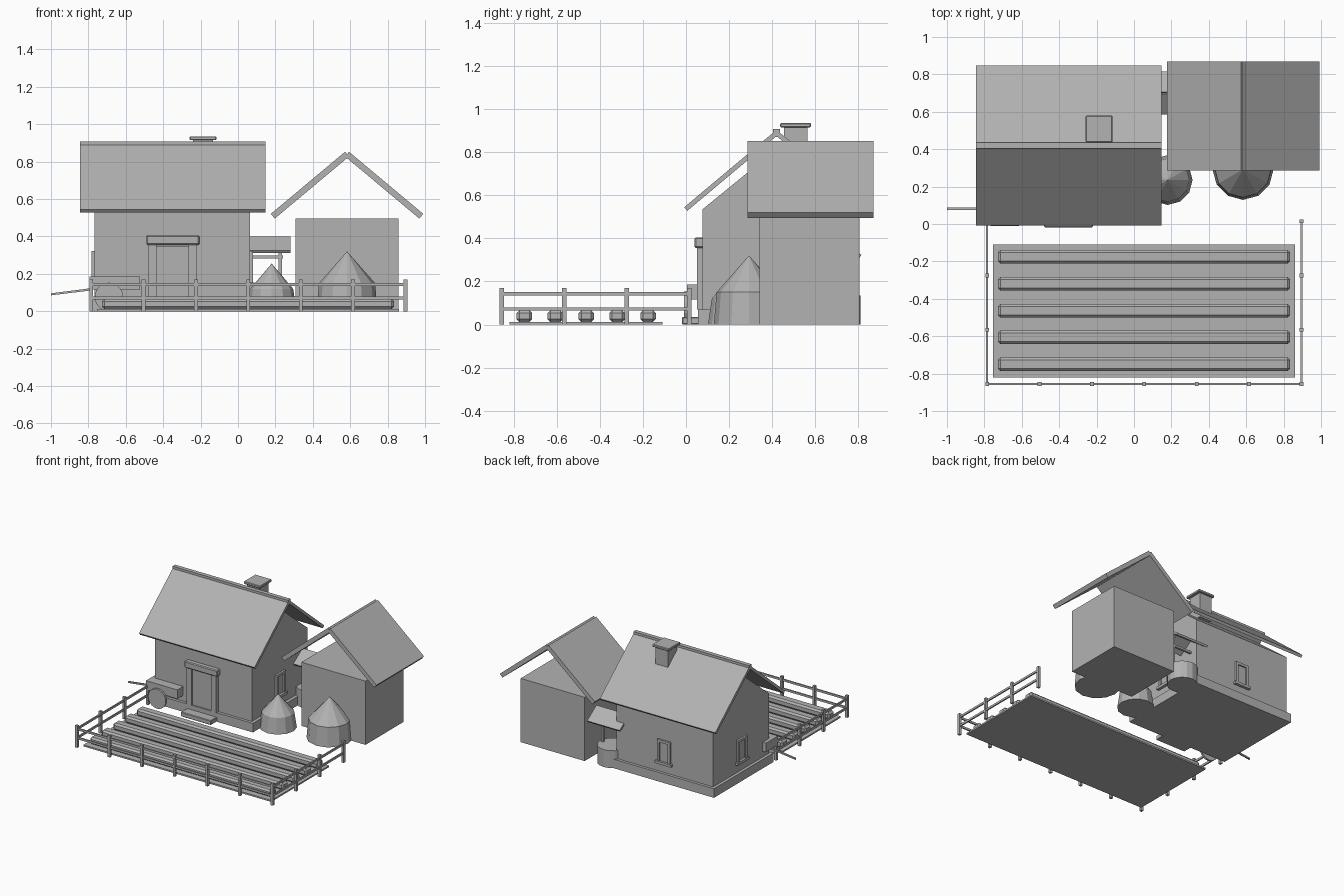
import bpy, bmesh, math
from mathutils import Vector

if "Cube" in bpy.data.objects:
    bpy.data.objects.remove(bpy.data.objects["Cube"])

grey = bpy.data.materials.new("stone_grey")
grey.diffuse_color = (0.45, 0.45, 0.45, 1)
grey.use_nodes = True
grey.node_tree.nodes["Principled BSDF"].inputs["Base Color"].default_value = grey.diffuse_color


def finish(name, bm, bevel=0):
    bmesh.ops.recalc_face_normals(bm, faces=bm.faces)
    me = bpy.data.meshes.new(name)
    bm.to_mesh(me)
    bm.free()
    me.materials.append(grey)
    ob = bpy.data.objects.new(name, me)
    bpy.context.collection.objects.link(ob)
    if bevel:
        m = ob.modifiers.new("bevel", 'BEVEL')
        m.width = bevel
        m.segments = 1
    return ob


def box(name, x0, x1, y0, y1, z0, z1, bevel=0):
    bm = bmesh.new()
    bmesh.ops.create_cube(bm, size=1)
    for v in bm.verts:
        v.co = ((x0 + x1) / 2 + v.co.x * (x1 - x0), (y0 + y1) / 2 + v.co.y * (y1 - y0),
                (z0 + z1) / 2 + v.co.z * (z1 - z0))
    return finish(name, bm, bevel)


def prism(name, pts, a, b, axis):
    """Extrude a profile: axis x uses (y, z) points, axis y uses (x, z) points."""
    bm = bmesh.new()
    at = lambda p, t: (t, p[0], p[1]) if axis == 'x' else (p[0], t, p[1])
    lo = [bm.verts.new(at(p, a)) for p in pts]
    hi = [bm.verts.new(at(p, b)) for p in pts]
    bm.faces.new(lo)
    bm.faces.new(hi)
    n = len(pts)
    for i in range(n):
        bm.faces.new((lo[i], lo[(i + 1) % n], hi[(i + 1) % n], hi[i]))
    return finish(name, bm)


def gable_roof(name, centre, half, z_eave, z_ridge, thick, a, b, axis):
    """Two tilted slabs meeting at a ridge; heights are slab centre lines."""
    for side, s in (("a", -1), ("b", 1)):
        e, r = Vector((centre + s * half, z_eave)), Vector((centre, z_ridge))
        d = (r - e).normalized()
        n = Vector((-d.y, d.x)) * thick / 2
        prism(f"{name}_{side}", [e + n, r + n, r - n, e - n], a, b, axis)


def lathe(name, x, y, rings, sides):
    """Stack of (radius, height) rings; radius 0 closes to a point."""
    bm = bmesh.new()
    prev = None
    for r, z in rings:
        if r == 0:
            tip = bm.verts.new((x, y, z))
            for i in range(sides):
                bm.faces.new((prev[i], prev[(i + 1) % sides], tip))
            prev = None
            break
        ring = [bm.verts.new((x + r * math.cos(i * math.tau / sides),
                              y + r * math.sin(i * math.tau / sides), z)) for i in range(sides)]
        if prev is None:
            bm.faces.new(ring)
        else:
            for i in range(sides):
                j = (i + 1) % sides
                bm.faces.new((prev[i], prev[j], ring[j], ring[i]))
        prev = ring
    if prev:
        bm.faces.new(prev)
    return finish(name, bm)


# House: foundation, gabled walls, roof, ridge cap
box("house_foundation", -0.79, 0.09, 0.055, 0.785, 0, 0.07)
prism("house_walls", [(0.077, 0.03), (0.763, 0.03), (0.763, 0.535), (0.42, 0.815), (0.077, 0.535)],
      -0.767, 0.065, 'x')
gable_roof("house_roof", 0.42, 0.421, 0.536, 0.889, 0.022, -0.845, 0.147, 'x')
box("house_ridge_cap", -0.845, 0.147, 0.404, 0.436, 0.87, 0.908)

# Chimney
box("chimney_shaft", -0.24, -0.135, 0.455, 0.565, 0.72, 0.918)
box("chimney_cap", -0.258, -0.115, 0.437, 0.58, 0.915, 0.935, 0.004)

# Door, surround and step
box("door", -0.435, -0.265, 0.065, 0.09, 0.07, 0.35)
for x in (-0.478, -0.265):
    box("door_post", x, x + 0.043, 0.05, 0.09, 0.07, 0.36)
box("door_lintel", -0.49, -0.207, 0.04, 0.09, 0.355, 0.405, 0.006)
box("door_step", -0.48, -0.22, -0.018, 0.07, 0, 0.035, 0.004)


# Windows: four frame bars, a pane and a sill on three walls
def window(wall, at, s, along):
    def piece(name, u0, u1, z0, z1, depth):
        d0, d1 = sorted((at - s * 0.01, at + s * depth))
        if wall == 'x':
            box(name, d0, d1, along + u0, along + u1, z0, z1)
        else:
            box(name, along + u0, along + u1, d0, d1, z0, z1)
    piece("window_pane", -0.045, 0.045, 0.155, 0.31, 0.004)
    piece("window_side", -0.056, -0.036, 0.15, 0.322, 0.015)
    piece("window_side", 0.036, 0.056, 0.15, 0.322, 0.015)
    piece("window_head", -0.056, 0.056, 0.302, 0.322, 0.015)
    piece("window_sill", -0.07, 0.07, 0.135, 0.155, 0.022)


window('x', -0.767, -1, 0.42)
window('x', 0.065, 1, 0.42)
window('y', 0.763, 1, -0.35)

# Barn: plain box with an open roof above
box("barn_walls", 0.307, 0.858, 0.34, 0.805, 0, 0.495)
gable_roof("barn_roof", 0.583, 0.397, 0.508, 0.84, 0.033, 0.285, 0.87, 'y')

# Well between the two buildings
lathe("well_wall", 0.14, 0.70, [(0.11, 0), (0.11, 0.135)], 16)
for x in (0.055, 0.225):
    box("well_post", x - 0.009, x + 0.009, 0.691, 0.709, 0.1, 0.39)
box("well_beam", 0.03, 0.24, 0.692, 0.708, 0.282, 0.298)
gable_roof("well_roof", 0.70, 0.11, 0.317, 0.393, 0.016, 0.0, 0.28, 'x')

# Haystacks
lathe("small_haystack", 0.18, 0.235, [(0.133, 0), (0.115, 0.12), (0, 0.255)], 12)
lathe("large_haystack", 0.583, 0.292, [(0.163, 0), (0.15, 0.15), (0, 0.32)], 12)

# Field with five planted rows
box("field", -0.755, 0.86, -0.82, -0.11, 0, 0.012)
for i in range(5):
    y = -0.176 - i * 0.1435
    box("field_row", -0.728, 0.835, y - 0.036, y + 0.036, 0.012, 0.066, 0.013)

# Fence on three sides
posts = [(-0.785 + 0.28 * i, -0.855) for i in range(7)]
posts += [(x, -0.855 + 0.29 * j) for x in (-0.785, 0.895) for j in (1, 2, 3)]
for x, y in posts:
    box("fence_post", x - 0.01, x + 0.01, y - 0.01, y + 0.01, 0, 0.17)
for z in (0.072, 0.142):
    box("fence_front_rail", -0.785, 0.895, -0.86, -0.85, z - 0.008, z + 0.008)
    for x in (-0.785, 0.895):
        box("fence_side_rail", x - 0.005, x + 0.005, -0.855, 0.015, z - 0.008, z + 0.008)

# Hand cart beside the house
prism("cart_bed", [(-0.795, 0.115), (-0.525, 0.115), (-0.525, 0.185), (-0.795, 0.185)], 0.005, 0.155, 'y')
for y in (-0.01, 0.155):
    prism("cart_wheel", [(-0.69 + 0.076 * math.cos(i * math.tau / 20), 0.077 + 0.076 * math.sin(i * math.tau / 20))
                         for i in range(20)], y, y + 0.015, 'y')
prism("cart_handle", [(-1.0, 0.085), (-0.78, 0.112), (-0.78, 0.124), (-1.0, 0.096)], 0.076, 0.088, 'y')
